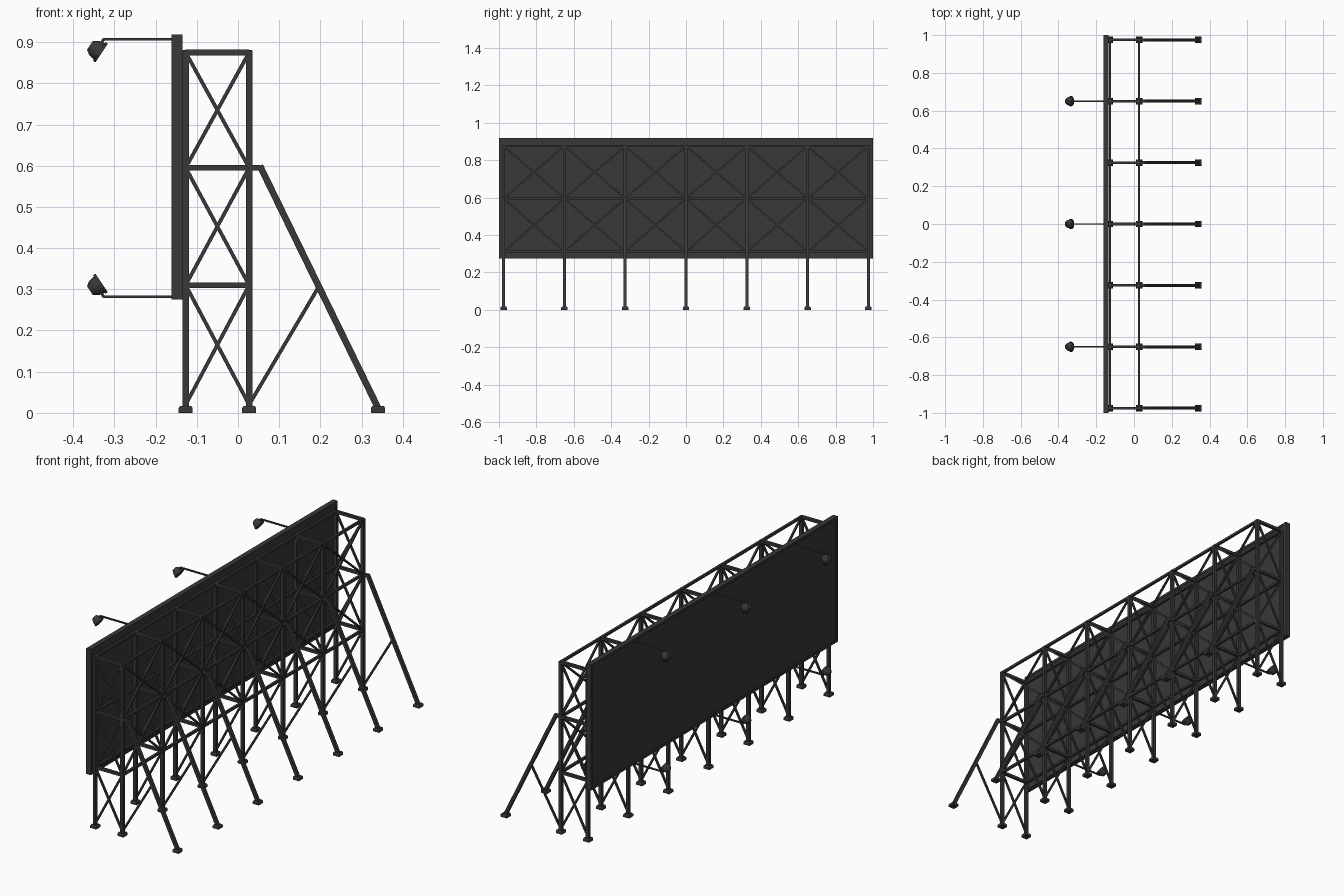
import bpy, bmesh, math
from mathutils import Vector, Matrix

cube = bpy.data.objects.get("Cube")
if cube:
    bpy.data.objects.remove(cube, do_unlink=True)

steel = bpy.data.materials.new("dark grey steel")
steel.use_nodes = True
steel.diffuse_color = (0.04, 0.04, 0.04, 1)
steel.node_tree.nodes["Principled BSDF"].inputs["Base Color"].default_value = (0.04, 0.04, 0.04, 1)


def finish(name, bm):
    bmesh.ops.recalc_face_normals(bm, faces=bm.faces)
    mesh = bpy.data.meshes.new(name)
    bm.to_mesh(mesh)
    bm.free()
    mesh.materials.append(steel)
    obj = bpy.data.objects.new(name, mesh)
    bpy.context.collection.objects.link(obj)
    return obj


def box(bm, centre, size):
    m = Matrix.Translation(centre) @ Matrix.Diagonal((*size, 1))
    return bmesh.ops.create_cube(bm, size=1, matrix=m)["verts"]


def beam(bm, a, b, width, depth=None):
    """Square bar from a to b; width lies across the bar, depth along its side axis."""
    a, b = Vector(a), Vector(b)
    z = (b - a).normalized()
    side = Vector((1, 0, 0)) if abs(z.y) > 0.5 or abs(z.x) < 0.01 else Vector((0, 1, 0))
    across = side.cross(z).normalized()
    rot = Matrix((across, side, z)).transposed().to_4x4()
    m = Matrix.Translation((a + b) / 2) @ rot
    m = m @ Matrix.Diagonal((width, depth or width, (b - a).length, 1))
    bmesh.ops.create_cube(bm, size=1, matrix=m)


FRONT, REAR, FOOT = -0.127, 0.027, 0.34
LEVELS = [0.31, 0.595, 0.875]
FRAMES = [i * 0.325 for i in range(-3, 4)]

# Upright trusses with raking struts
posts, bars, braces, struts, feet = (bmesh.new() for _ in range(5))
for y in FRAMES:
    for x in (FRONT, REAR):
        beam(posts, (x, y, 0.01), (x, y, 0.88), 0.016)
    for z in LEVELS:
        end = 0.055 if z == LEVELS[1] else REAR
        beam(bars, (FRONT, y, z), (end, y, z), 0.014)
    for low, high in zip([0.02] + LEVELS, LEVELS):
        beam(braces, (FRONT, y, low), (REAR, y, high), 0.009)
        beam(braces, (REAR, y, low), (FRONT, y, high), 0.009)
    beam(struts, (0.053, y, 0.6), (FOOT, y, 0.012), 0.016)
    beam(struts, (REAR, y, 0.02), (0.197, y, 0.308), 0.009)
    # Tapered footings
    for x in (FRONT, REAR, FOOT):
        box(feet, (x, y, 0.006), (0.034, 0.034, 0.012))
        for v in box(feet, (x, y, 0.0145), (0.034, 0.034, 0.005)):
            if v.co.z > 0.015:
                v.co.x = x + (v.co.x - x) * 0.8
                v.co.y = y + (v.co.y - y) * 0.8
finish("posts", posts)
finish("cross_bars", bars)
finish("frame_braces", braces)
finish("raking_struts", struts)
finish("footings", feet)

# Long rails and cross bracing between the trusses
rails, long_braces = bmesh.new(), bmesh.new()
for z in LEVELS:
    for x in (FRONT, REAR):
        beam(rails, (x, FRAMES[0], z), (x, FRAMES[-1], z), 0.012)
for y0, y1 in zip(FRAMES, FRAMES[1:]):
    for low, high in zip(LEVELS, LEVELS[1:]):
        beam(long_braces, (REAR, y0, low), (REAR, y1, high), 0.009)
        beam(long_braces, (REAR, y1, low), (REAR, y0, high), 0.009)
finish("long_rails", rails)
finish("long_braces", long_braces)

# Display board with a raised border
board = bmesh.new()
box(board, (-0.1465, 0, 0.597), (0.019, 1.98, 0.624))
finish("board", board)
border = bmesh.new()
for s in (-1, 1):
    box(border, (-0.148, 0, 0.597 + s * 0.3155), (0.026, 2, 0.013))
    box(border, (-0.148, s * 0.9935, 0.597), (0.026, 0.013, 0.618))
finish("board_border", border)

# Floodlights on arms, mirrored above and below the board
arms, lamps = bmesh.new(), bmesh.new()
MID = 0.5945
for y in (-0.65, 0, 0.65):
    for s in (-1, 1):
        arm_z = MID + s * 0.3125
        beam(arms, (-0.15, y, arm_z), (-0.328, y, arm_z), 0.007)
        beam(arms, (-0.326, y, arm_z), (-0.338, y, arm_z - s * 0.02), 0.007)
        aim = Vector((0.83, 0, -0.55 * s)).normalized()
        rot = aim.to_track_quat("Z", "Y").to_matrix().to_4x4()
        rim = Vector((-0.331, y, MID + s * 0.279))
        for back, front, r0, r1 in ((0.034, 0.022, 0.013, 0.021),
                                    (0.022, 0.007, 0.021, 0.024),
                                    (0.007, 0, 0.027, 0.027)):
            mid = rim - aim * (back + front) / 2
            bmesh.ops.create_cone(lamps, cap_ends=True, segments=16, radius1=r0, radius2=r1,
                                  depth=back - front, matrix=Matrix.Translation(mid) @ rot)
finish("lamp_arms", arms)
finish("lamp_heads", lamps)
